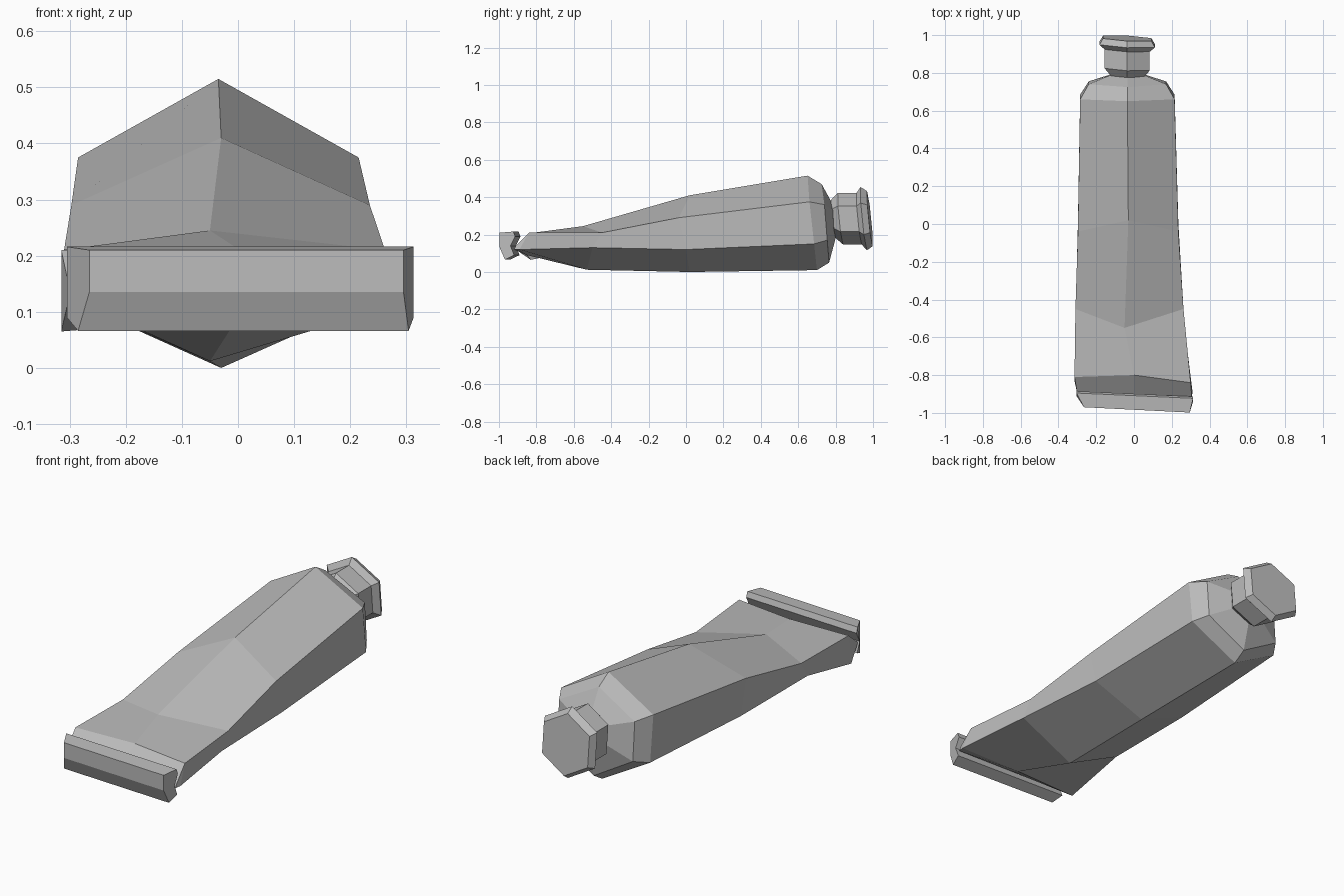
import bpy, bmesh, math
from mathutils import Vector, Matrix

cube = bpy.data.objects.get("Cube")
if cube:
    bpy.data.objects.remove(cube, do_unlink=True)

grey = bpy.data.materials.new("plain grey")
grey.use_nodes = True
color = (0.5, 0.5, 0.5, 1)
grey.diffuse_color = color
grey.node_tree.nodes["Principled BSDF"].inputs["Base Color"].default_value = color


def loft(name, rings):
    """Join equal-sized rings of points with flat faces and close both ends."""
    bm = bmesh.new()
    loops = [[bm.verts.new(p) for p in ring] for ring in rings]
    n = len(loops[0])
    for a, b in zip(loops, loops[1:]):
        for i in range(n):
            j = (i + 1) % n
            bm.faces.new((a[i], a[j], b[j], b[i]))
    bm.faces.new(loops[0])
    bm.faces.new(loops[-1])
    bmesh.ops.recalc_face_normals(bm, faces=bm.faces)
    mesh = bpy.data.meshes.new(name)
    bm.to_mesh(mesh)
    bm.free()
    mesh.materials.append(grey)
    obj = bpy.data.objects.new(name, mesh)
    bpy.context.collection.objects.link(obj)
    return obj


def section(left, mid, right, top, upper, lower, bottom):
    """Six-sided section; the last four are (y, z) pairs."""
    return [(mid, *top), (right, *upper), (right, *lower),
            (mid, *bottom), (left, *lower), (left, *upper)]


# Tube body, from the flattened tail to the shoulder
tail = [(0, -0.90, 0.15), (0.305, -0.91, 0.14), (0.305, -0.92, 0.12),
        (0, -0.91, 0.12), (-0.30, -0.90, 0.13), (-0.30, -0.90, 0.14)]
fold = [(0, -0.80, 0.212), (0.30, -0.84, 0.21), (0.31, -0.89, 0.12),
        (0, -0.85, 0.09), (-0.315, -0.83, 0.065), (-0.315, -0.81, 0.21)]
body = [
    tail, fold,
    section(-0.31, -0.05, 0.262, (-0.55, 0.245), (-0.45, 0.21), (-0.50, 0.13), (-0.53, 0.012)),
    section(-0.297, -0.03, 0.235, (0.02, 0.41), (-0.04, 0.29), (0, 0.12), (0.02, 0.0)),
    section(-0.285, -0.035, 0.215, (0.65, 0.515), (0.66, 0.375), (0.685, 0.15), (0.70, 0.01)),
    section(-0.24, -0.035, 0.17, (0.725, 0.47), (0.74, 0.36), (0.755, 0.17), (0.765, 0.05)),
    section(-0.13, -0.035, 0.06, (0.78, 0.37), (0.785, 0.33), (0.79, 0.23), (0.80, 0.18)),
]
loft("tube_body", body)

# Folded crimp across the tail: a bent strip with slanted ends
profile = [(-0.98, 0.21), (-0.98, 0.135), (-0.95, 0.066), (-0.90, 0.09),
           (-0.92, 0.14), (-0.895, 0.19), (-0.905, 0.216)]


def crimp_end(front_x, back_x, shift):
    ring = []
    for y, z in profile:
        t = min(1, (y + 0.98) / 0.06)
        ring.append((front_x + (back_x - front_x) * t, y + shift, z))
    return ring


loft("tail_crimp", [crimp_end(-0.265, -0.305, 0.01), crimp_end(0.295, 0.313, -0.018)])

# Hexagonal screw cap, slightly tilted
tilt = Matrix.Rotation(0.1, 3, "X") @ Matrix.Rotation(-0.05, 3, "Z")
cap = []
for y, r in [(0.785, 0.10), (0.825, 0.138), (0.925, 0.138),
             (0.95, 0.17), (0.983, 0.148)]:
    center = Vector((-0.036, y, 0.285))
    cap.append([center + tilt @ Vector((r * math.sin(a), 0, r * math.cos(a)))
                for a in (i * math.pi / 3 for i in range(6))])
loft("screw_cap", cap)
